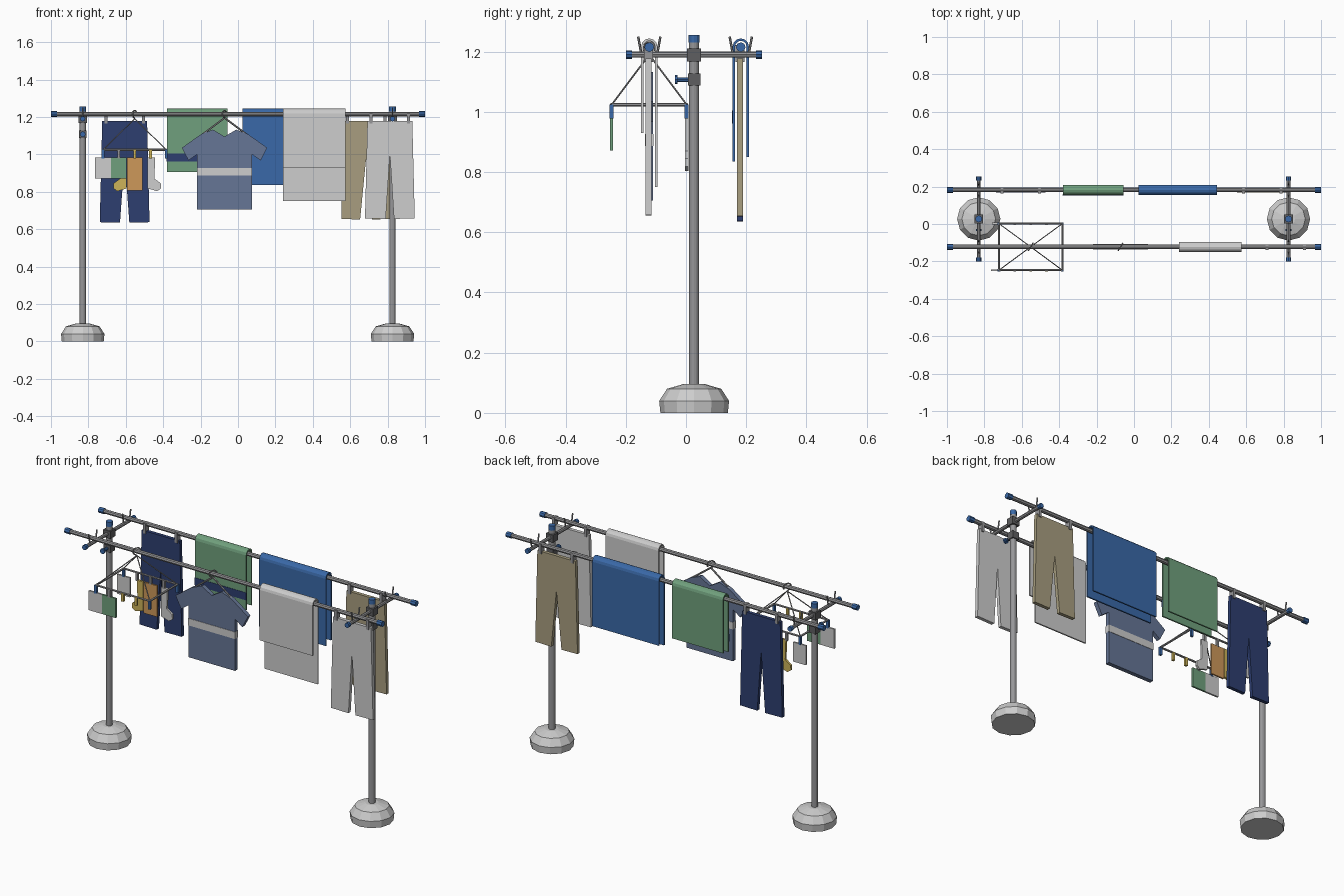
import bpy, bmesh
from math import sin, cos, pi
from mathutils import Vector

if "Cube" in bpy.data.objects:
    bpy.data.objects.remove(bpy.data.objects["Cube"])


def material(name, *rgb):
    linear = [((c / 255 + 0.055) / 1.055) ** 2.4 for c in rgb] + [1]
    m = bpy.data.materials.new(name)
    m.use_nodes = True
    m.diffuse_color = linear
    m.node_tree.nodes["Principled BSDF"].inputs["Base Color"].default_value = linear
    return m


METAL = material("grey metal", 150, 150, 152)
DARK = material("dark clamp grey", 95, 95, 97)
BLUE = material("blue", 58, 105, 168)
NAVY = material("navy", 45, 62, 112)
GREEN = material("green", 112, 160, 125)
WHITE = material("light grey", 205, 205, 205)
KHAKI = material("khaki", 168, 158, 128)
SLATE = material("slate blue", 102, 118, 150)
ORANGE = material("orange", 205, 152, 90)
YELLOW = material("yellow", 205, 180, 90)


def finish(bm, name, mat):
    bmesh.ops.recalc_face_normals(bm, faces=bm.faces)
    mesh = bpy.data.meshes.new(name)
    bm.to_mesh(mesh)
    bm.free()
    mesh.materials.append(mat)
    ob = bpy.data.objects.new(name, mesh)
    bpy.context.scene.collection.objects.link(ob)
    return ob


def rods(name, mat, radius, *paths, sides=8):
    """Straight rods joining the points of each path."""
    bm = bmesh.new()
    for path in paths:
        for a, b in zip(path, path[1:]):
            a, b = Vector(a), Vector(b)
            turn = (b - a).to_track_quat("Z", "Y").to_matrix().to_4x4()
            turn.translation = (a + b) / 2
            bmesh.ops.create_cone(bm, cap_ends=True, segments=sides, radius1=radius,
                                  radius2=radius, depth=(b - a).length, matrix=turn)
    return finish(bm, name, mat)


def extrude(name, mat, points, offset):
    bm = bmesh.new()
    face = bm.faces.new([bm.verts.new(p) for p in points])
    new = bmesh.ops.extrude_face_region(bm, geom=[face])["geom"]
    bmesh.ops.translate(bm, vec=offset,
                        verts=[v for v in new if isinstance(v, bmesh.types.BMVert)])
    return finish(bm, name, mat)


def sheet(name, mat, outline, y, thick):
    """Flat cloth with an x-z outline, centred on depth y."""
    return extrude(name, mat, [(x, y - thick / 2, z) for x, z in outline], (0, thick, 0))


def box(name, mat, x0, x1, y, thick, z0, z1):
    return sheet(name, mat, [(x0, z0), (x1, z0), (x1, z1), (x0, z1)], y, thick)


FRONT, BACK, POST_Y, POLE_Z = -0.122, 0.182, 0.027, 1.215

# Stands: weighted foot, post, crossbar, clamps and pole cradles
for side, x in (("right", -0.83), ("left", 0.826)):
    bm = bmesh.new()
    rings = []
    for r, z in ((0.112, 0), (0.116, 0.04), (0.09, 0.08), (0.035, 0.096)):
        rings.append([bm.verts.new((x + r * cos(i * pi / 6), POST_Y + r * sin(i * pi / 6), z))
                      for i in range(12)])
    for low, high in zip(rings, rings[1:]):
        for i in range(12):
            j = (i + 1) % 12
            bm.faces.new((low[i], low[j], high[j], high[i]))
    bm.faces.new(rings[0])
    bm.faces.new(rings[-1])
    finish(bm, side + "_foot", WHITE)

    rods(side + "_post", METAL, 0.017, [(x, POST_Y, 0.09), (x, POST_Y, 1.235)], sides=12)
    rods(side + "_post_cap", BLUE, 0.018, [(x, POST_Y, 1.23), (x, POST_Y, 1.256)], sides=12)
    rods(side + "_crossbar", METAL, 0.01, [(x, -0.185, 1.19), (x, 0.24, 1.19)])
    rods(side + "_crossbar_caps", BLUE, 0.014, [(x, -0.2, 1.19), (x, -0.18, 1.19)],
         [(x, 0.233, 1.19), (x, 0.253, 1.19)])
    box(side + "_crossbar_clamp", DARK, x - 0.023, x + 0.023, POST_Y, 0.046, 1.168, 1.21)
    box(side + "_height_clamp", DARK, x - 0.021, x + 0.021, POST_Y, 0.042, 1.087, 1.127)
    rods(side + "_knob_stem", BLUE, 0.008, [(x, 0.008, 1.107), (x, -0.03, 1.107)])
    rods(side + "_knob", BLUE, 0.015, [(x, -0.028, 1.107), (x, -0.037, 1.107)])
    rods(side + "_pole_cradles", METAL, 0.004,
         *[[(x, y + s * 0.037, 1.25), (x, y + s * 0.026, 1.19)]
           for y in (FRONT, BACK) for s in (-1, 1)], sides=6)

# Drying poles
for name, y in (("front", FRONT), ("back", BACK)):
    rods(name + "_pole", METAL, 0.012, [(-0.98, y, POLE_Z), (0.98, y, POLE_Z)])
    rods(name + "_pole_caps", BLUE, 0.016,
         *[[(s * 0.968, y, POLE_Z), (s, y, POLE_Z)] for s in (-1, 1)])


# Towels folded over the poles
def towel(name, mat, x0, x1, y, front_z, back_z):
    def arc(r, steps):
        return [(x0, y + r * cos(a), POLE_Z + r * sin(a) + 0.002)
                for a in (i * pi / 6 for i in steps)]
    outer, inner = 0.027, 0.019
    profile = ([(x0, y + outer, back_z)] + arc(outer, range(7))
               + [(x0, y - outer, front_z), (x0, y - inner, front_z)]
               + arc(inner, range(6, -1, -1)) + [(x0, y + inner, back_z)])
    extrude(name, mat, profile, (x1 - x0, 0, 0))


towel("green_towel", GREEN, -0.38, -0.057, BACK, 0.905, 0.915)
box("green_towel_stripe", NAVY, -0.381, -0.056, BACK - 0.0265, 0.005, 0.962, 1.005)
towel("blue_towel", BLUE, 0.025, 0.445, BACK, 0.835, 0.85)
towel("white_towel", WHITE, 0.24, 0.575, FRONT, 0.93, 0.75)


# Trousers pegged under the poles
def trousers(name, mat, x, y, bottom, crotch, gap):
    half = [(0, crotch), (gap, bottom), (0.133, bottom + 0.002), (0.12, 1.178)]
    outline = half + [(-px, pz) for px, pz in reversed(half[1:])]
    sheet(name, mat, [(x + px, pz) for px, pz in outline], y, 0.02)
    for tag, s in (("right", -1), ("left", 1)):
        px = x + s * 0.1
        box(name + "_peg_" + tag, METAL, px - 0.008, px + 0.008, y, 0.03, 1.165, 1.222)


trousers("navy_trousers", NAVY, -0.606, BACK - 0.003, 0.635, 0.98, 0.025)
trousers("khaki_trousers", KHAKI, 0.685, BACK - 0.003, 0.652, 0.98, 0.032)
trousers("white_trousers", WHITE, 0.812, FRONT - 0.002, 0.655, 1.0, 0.022)


# Hook that loops over the front pole
def hook(name, x, foot):
    loop = [(x + 0.012 * cos(a), FRONT + 0.019 * cos(a), POLE_Z + 0.019 * sin(a))
            for a in (i * pi / 5 - pi / 5 for i in range(8))]
    rods(name, METAL, 0.004, loop + [(x, FRONT, foot)], sides=6)


# Shirt on a hanger
SHIRT_X = -0.072
half = [(0, 1.095), (0.062, 1.132), (0.125, 1.108), (0.228, 1.035), (0.193, 0.967),
        (0.147, 1.0), (0.147, 0.705)]
outline = half + [(-px, pz) for px, pz in reversed(half[1:])]
sheet("shirt", SLATE, [(SHIRT_X + px, pz) for px, pz in outline], FRONT, 0.024)
box("shirt_band", WHITE, SHIRT_X - 0.148, SHIRT_X + 0.148, FRONT, 0.028, 0.887, 0.927)
hook("shirt_hanger_hook", SHIRT_X, 1.195)
rods("shirt_hanger", METAL, 0.005,
     [(SHIRT_X - 0.16, FRONT, 1.075), (SHIRT_X, FRONT, 1.195), (SHIRT_X + 0.16, FRONT, 1.075)],
     sides=6)

# Small-item hanger: frame, cords and pegs
X0, X1, Y0, Y1, FRAME_Z = -0.722, -0.383, -0.247, 0.002, 1.024
corners = [(X0, Y0, FRAME_Z), (X1, Y0, FRAME_Z), (X1, Y1, FRAME_Z), (X0, Y1, FRAME_Z)]
apex = ((X0 + X1) / 2, FRONT, 1.19)
rods("peg_frame", METAL, 0.006, corners + corners[:1], sides=6)
rods("peg_frame_cords", METAL, 0.003, *[[apex, c] for c in corners], sides=6)
hook("peg_frame_hook", apex[0], apex[2])
for row, y in (("front", Y0), ("back", Y1)):
    for i in range(5):
        x = X0 + i * (X1 - X0) / 4
        mat = BLUE if i in (0, 4) else YELLOW if row == "front" and i > 1 else METAL
        box(f"{row}_peg_{i}", mat, x - 0.007, x + 0.007, y, 0.013, 0.978, 1.025)

# Small cloths and socks
box("front_cloth_grey", WHITE, -0.765, -0.68, Y0, 0.01, 0.872, 0.983)
box("front_cloth_green", GREEN, -0.68, -0.595, Y0, 0.01, 0.872, 0.983)
box("back_cloth_white", WHITE, -0.76, -0.68, Y1, 0.01, 0.872, 0.983)
box("back_cloth_orange", ORANGE, -0.593, -0.51, Y1, 0.01, 0.806, 0.983)
sock = [(0, 0.983), (0.04, 0.983), (0.036, 0.87), (0.07, 0.845), (0.072, 0.818),
        (0.05, 0.803), (0, 0.818)]
sheet("white_sock", WHITE, [(-0.483 + px, pz) for px, pz in sock], Y1, 0.012)
sheet("yellow_sock", YELLOW, [(-0.595 - px, pz) for px, pz in sock], Y1, 0.012)
